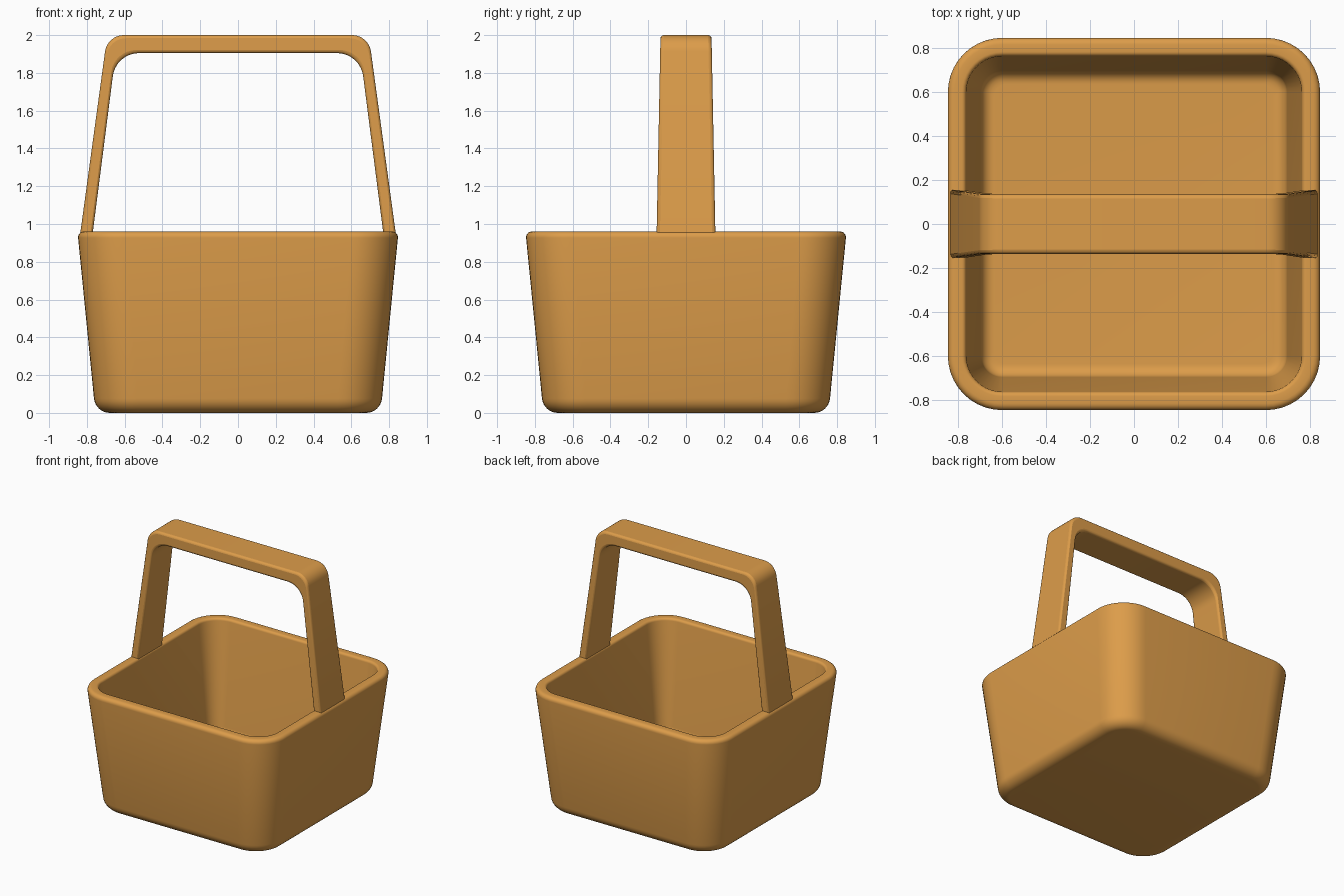
import bpy, bmesh, math
from mathutils import Vector

cube = bpy.data.objects.get("Cube")
if cube:
    bpy.data.objects.remove(cube, do_unlink=True)

COLOUR = (0.72, 0.335, 0.068, 1)
honey = bpy.data.materials.new("honey_wood")
honey.use_nodes = True
honey.diffuse_color = COLOUR
honey.node_tree.nodes["Principled BSDF"].inputs["Base Color"].default_value = COLOUR


def finish(bm, name):
    bmesh.ops.recalc_face_normals(bm, faces=bm.faces)
    mesh = bpy.data.meshes.new(name)
    bm.to_mesh(mesh)
    bm.free()
    mesh.materials.append(honey)
    obj = bpy.data.objects.new(name, mesh)
    bpy.context.collection.objects.link(obj)
    bpy.ops.object.select_all(action='DESELECT')
    obj.select_set(True)
    bpy.context.view_layer.objects.active = obj
    bpy.ops.object.shade_smooth_by_angle(angle=math.radians(40))
    return obj


def fillet(a, corner, b, radius, steps=8):
    """Points of a circular arc rounding the corner between a and b."""
    a, c, b = Vector(a), Vector(corner), Vector(b)
    u, v = (a - c).normalized(), (b - c).normalized()
    half = u.angle(v) / 2
    centre = c + (u + v).normalized() * radius / math.sin(half)
    start = c + u * radius / math.tan(half) - centre
    end = c + v * radius / math.tan(half) - centre
    sweep = start.angle(end)
    return [centre + (start * math.sin(sweep * (1 - i / steps))
                      + end * math.sin(sweep * i / steps)) / math.sin(sweep)
            for i in range(steps + 1)]


def rounded_square(bm, half, radius, z, steps=10):
    ring = []
    for quarter in range(4):
        for i in range(steps + 1):
            t = math.pi / 2 * (quarter + i / steps)
            mid = math.pi / 2 * (quarter + 0.5)
            cx = math.copysign(half - radius, math.cos(mid))
            cy = math.copysign(half - radius, math.sin(mid))
            ring.append(bm.verts.new((cx + radius * math.cos(t),
                                      cy + radius * math.sin(t), z)))
    return ring


# Basket: wall profile (half width, height) from underside, over the rim, to floor
foot, rim_out = (0.755, 0), (0.85, 0.96)
rim_in, floor = (0.765, 0.96), (0.692, 0.08)
profile = fillet((0, 0), foot, rim_out, 0.085)
profile += fillet(foot, rim_out, rim_in, 0.03, 5)
profile += fillet(rim_out, rim_in, floor, 0.02, 5)
profile += fillet(rim_in, floor, (0, 0.08), 0.06)
rim_start = len(profile) - 15

bm = bmesh.new()
rings = []
for i, (half, z) in enumerate(profile):
    outer_face = 0.85 if i < 15 else 0.77
    corner = 0.25 - (0.85 - half) if i >= 9 else 0.24 - (0.77 - half)
    rings.append(rounded_square(bm, half, max(corner, 0.06), z))
for low, high in zip(rings, rings[1:]):
    for i in range(len(low)):
        j = (i + 1) % len(low)
        bm.faces.new((low[i], low[j], high[j], high[i]))
bm.faces.new(rings[0])
bm.faces.new(rings[-1])
finish(bm, "basket")

# Handle: paired outer and inner arch outlines, right half mirrored to the left
outer = [Vector((0.838, 0.93))] + fillet((0.838, 0.93), (0.692, 2), (0, 2), 0.1)
inner = [Vector((0.772, 0.93))] + fillet((0.772, 0.93), (0.647, 1.905), (0, 1.905), 0.14)


def mirrored(points):
    return points + [Vector((-p.x, p.y)) for p in reversed(points)]


bm = bmesh.new()
sections = []
for o, n in zip(mirrored(outer), mirrored(inner)):
    section = []
    for p, side in ((o, -1), (o, 1), (n, 1), (n, -1)):
        depth = 0.156 - 0.021 * (p.y - 0.93) / 1.07
        section.append(bm.verts.new((p.x, side * depth, p.y)))
    sections.append(section)
for a, b in zip(sections, sections[1:]):
    for i in range(4):
        j = (i + 1) % 4
        bm.faces.new((a[i], a[j], b[j], b[i]))
bm.faces.new(sections[0])
bm.faces.new(sections[-1])
handle = finish(bm, "handle")
bevel = handle.modifiers.new("soft_edges", 'BEVEL')
bevel.width = 0.018
bevel.segments = 3
bevel.limit_method = 'ANGLE'
bevel.angle_limit = math.radians(45)
# Keep the edge rounding ahead of the smoothing
while handle.modifiers[0] != bevel:
    bpy.ops.object.modifier_move_up(modifier=bevel.name)
